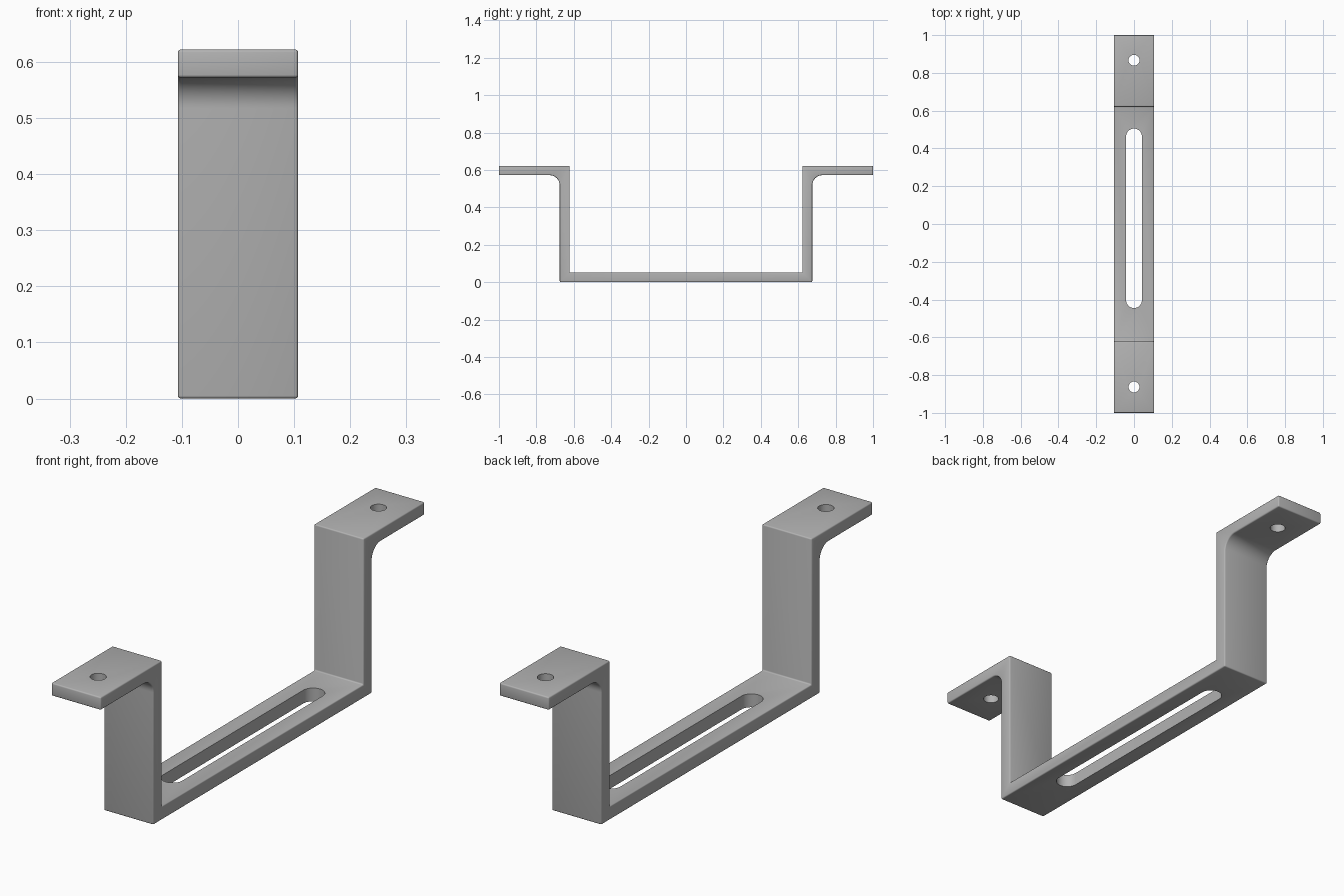
import bpy, bmesh
from math import pi, sin, cos, radians

if "Cube" in bpy.data.objects:
    bpy.data.objects.remove(bpy.data.objects["Cube"], do_unlink=True)

HALF_WIDTH, HEIGHT, THICK = 0.107, 0.622, 0.05
INNER, OUTER, FILLET = 0.622, 0.675, 0.055

metal = bpy.data.materials.new("satin_grey")
metal.use_nodes = True
grey = (0.45, 0.45, 0.45, 1)
metal.diffuse_color = grey
metal.node_tree.nodes["Principled BSDF"].inputs["Base Color"].default_value = grey


def extrude(name, outline, place, offset):
    """Solid made by extruding a closed outline along the offset."""
    bm = bmesh.new()
    face = bm.faces.new([bm.verts.new(place(a, b)) for a, b in outline])
    top = bmesh.ops.extrude_face_region(bm, geom=[face])["geom"]
    bmesh.ops.translate(bm, vec=offset,
                        verts=[v for v in top if isinstance(v, bmesh.types.BMVert)])
    bmesh.ops.recalc_face_normals(bm, faces=bm.faces)
    mesh = bpy.data.meshes.new(name)
    bm.to_mesh(mesh)
    bm.free()
    mesh.materials.append(metal)
    obj = bpy.data.objects.new(name, mesh)
    bpy.context.collection.objects.link(obj)
    return obj


def slot(y0, y1, r, n=20):
    """Round-ended outline; a circle when y0 equals y1."""
    angles = [pi * i / n for i in range(n + (y0 != y1))]
    return ([(r * cos(a), y1 + r * sin(a)) for a in angles]
            + [(-r * cos(a), y0 - r * sin(a)) for a in angles])


# Bracket: half of the side profile, mirrored to the other half
under = HEIGHT - THICK
half = [(OUTER, 0)]
for i in range(13):
    a = pi / 2 * i / 12
    half.append((OUTER + FILLET * (1 - cos(a)), under - FILLET * (1 - sin(a))))
half += [(1, under), (1, HEIGHT), (INNER, HEIGHT), (INNER, 0.052)]
profile = half + [(-y, z) for y, z in reversed(half)]
bracket = extrude("bracket", profile, lambda y, z: (-HALF_WIDTH, y, z),
                  (2 * HALF_WIDTH, 0, 0))

# Slightly softened edges
bevel = bracket.modifiers.new("soft_edges", "BEVEL")
bevel.width = 0.005
bevel.segments = 3
bevel.limit_method = "ANGLE"
bevel.angle_limit = radians(40)

# Screw holes in the flanges and the long slot in the base
cuts = [("front_hole", -0.863, -0.863, 0.029, 0.5),
        ("back_hole", 0.867, 0.867, 0.029, 0.5),
        ("base_slot", -0.403, 0.463, 0.042, -0.1)]
for name, y0, y1, r, z in cuts:
    cutter = extrude(name + "_cutter", slot(y0, y1, r),
                     lambda x, y: (x, y, z), (0, 0, 0.2))
    cutter.hide_render = True
    cutter.hide_viewport = True
    cut = bracket.modifiers.new(name, "BOOLEAN")
    cut.object = cutter
    cut.operation = "DIFFERENCE"
    cut.solver = "EXACT"

# Smooth shading with sharp corners kept
bpy.ops.object.select_all(action="DESELECT")
bpy.context.view_layer.objects.active = bracket
bracket.select_set(True)
for modifier in list(bracket.modifiers):
    bpy.ops.object.modifier_apply(modifier=modifier.name)
bpy.ops.object.shade_smooth_by_angle(angle=radians(35))
